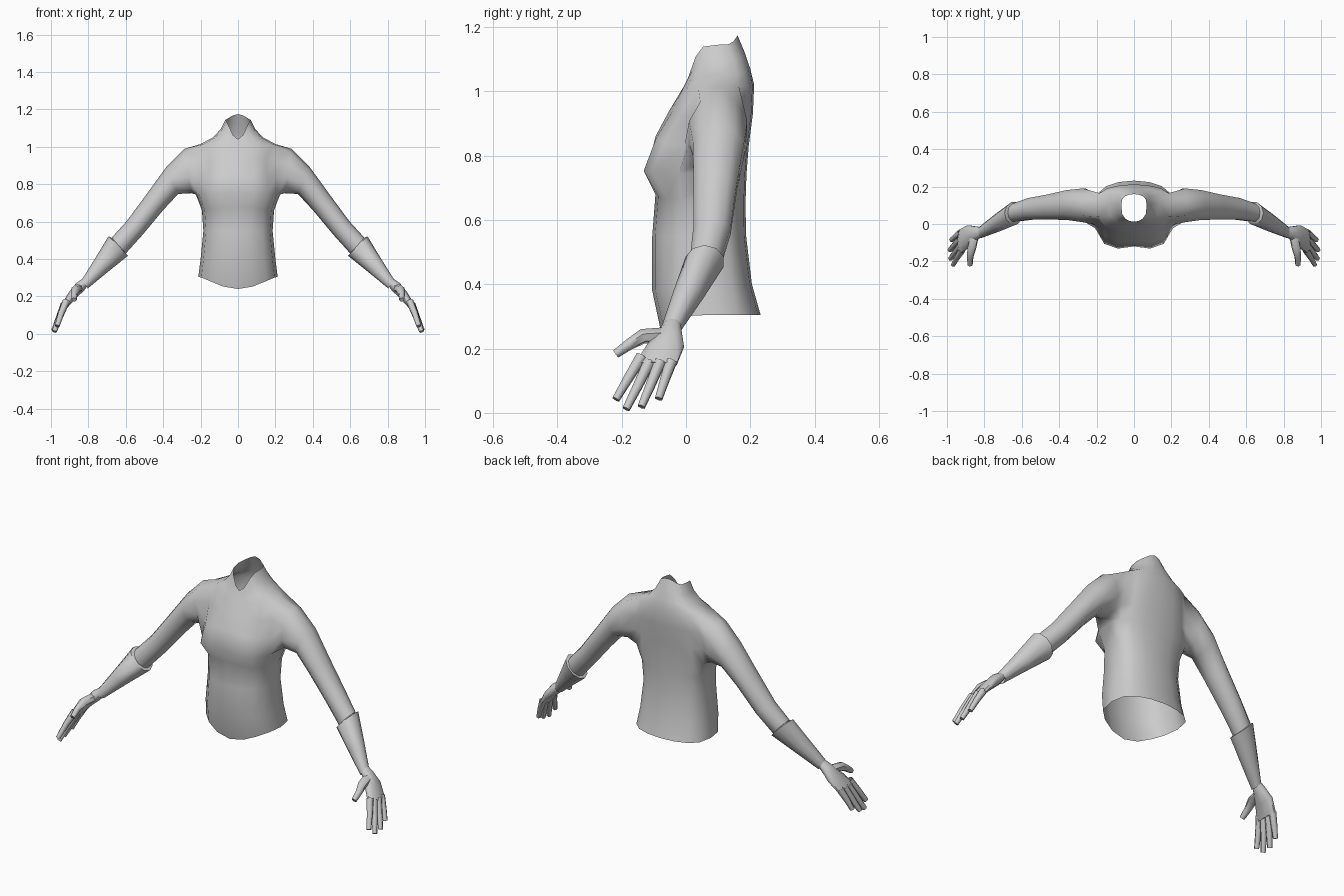
import bpy, bmesh, math
from mathutils import Vector

if "Cube" in bpy.data.objects:
    bpy.data.objects.remove(bpy.data.objects["Cube"])

grey = bpy.data.materials.new("light_grey")
grey.diffuse_color = (0.6, 0.6, 0.6, 1)
grey.use_nodes = True
grey.node_tree.nodes["Principled BSDF"].inputs["Base Color"].default_value = grey.diffuse_color


def finish(name, bm):
    """Turn a right-hand half into a smooth, mirrored object."""
    mesh = bpy.data.meshes.new(name)
    bm.to_mesh(mesh)
    bm.free()
    mesh.materials.append(grey)
    obj = bpy.data.objects.new(name, mesh)
    bpy.context.collection.objects.link(obj)
    mod = obj.modifiers.new("mirror", 'MIRROR')
    mod.merge_threshold = 0.0005
    bpy.context.view_layer.objects.active = obj
    obj.select_set(True)
    bpy.ops.object.shade_smooth_by_angle(angle=math.radians(60))
    obj.select_set(False)


def limb_ring(tx, tz, bx, bz, y0, y1, n=10):
    """Oval section from its top and bottom (x, z) and its y extent."""
    c = Vector(((tx + bx) / 2, (y0 + y1) / 2, (tz + bz) / 2))
    u = Vector(((tx - bx) / 2, 0, (tz - bz) / 2))
    f = Vector((0, (y0 - y1) / 2, 0))
    return [c - u * math.cos(a) + f * math.sin(a)
            for a in (2 * math.pi * k / n for k in range(n))]


def loft(bm, rings, first=None, cap=False):
    prev = first
    for ring in rings:
        cur = [bm.verts.new(p) for p in ring]
        n = len(cur)
        if prev:
            for k in range(n):
                j = (k + 1) % n
                bm.faces.new((prev[k], cur[k], cur[j], prev[j]))
        prev = cur
    if cap:
        bm.faces.new(prev[::-1])


def digit(name, pts, radii):
    """Tapered six-sided finger along a short path."""
    pts = [Vector(p) for p in pts]
    rings = []
    for i, p in enumerate(pts):
        d = (pts[min(i + 1, len(pts) - 1)] - pts[max(i - 1, 0)]).normalized()
        u = Vector((1, 0, 0.3))
        u = (u - d * u.dot(d)).normalized()
        f = d.cross(u)
        rings.append([p + radii[i] * (f * math.sin(a) - u * math.cos(a))
                      for a in (math.pi * k / 3 for k in range(6))])
    bm = bmesh.new()
    loft(bm, rings, cap=True)
    finish(name, bm)


# Torso rows: z front, z side, z back, half width, y front, y side, y back
rows = [
    (.24, .305, .305, .212, -.075, .08, .232),
    (.38, .40, .40, .200, -.105, .07, .205),
    (.55, .55, .55, .185, -.105, .07, .187),
    (.68, .66, .65, .193, -.095, .08, .185),
    (.755, .745, .74, .225, -.120, .09, .188),
    (.86, .83, .83, .220, -.095, .10, .195),
    (.94, .92, .93, .210, -.052, .105, .208),
    (.985, 1.015, 1.02, .200, -.025, .11, .212),
    (1.01, 1.05, 1.07, .135, -.010, .11, .200),
    (1.025, 1.095, 1.12, .092, .000, .11, .183),
    (1.04, 1.145, 1.175, .068, .012, .10, .160),
]
bust = {(4, 1): .022, (4, 2): .028, (5, 1): .008, (5, 2): .012}
bm = bmesh.new()
grid = []
for r, (zf, zs, zb, w, yf, ys, yb) in enumerate(rows):
    line = []
    for c in range(9):
        t = math.pi * c / 8
        s = abs(math.cos(t)) if c != 4 else 0
        ye, ze = (yf, zf) if c < 4 else (yb, zb)
        x = 0 if c in (0, 8) else w * math.sin(t)
        y = ys + (ye - ys) * s ** .65 - bust.get((r, c), 0)
        line.append(bm.verts.new((x, y, zs + (ze - zs) * s ** 3)))
    grid.append(line)
for r in range(len(rows) - 1):
    for c in range(8):
        if not (4 <= r < 7 and c in (3, 4)):     # leave the armhole open
            bm.faces.new((grid[r][c], grid[r][c + 1],
                          grid[r + 1][c + 1], grid[r + 1][c]))

# Sleeves grow out of the armhole
hole = [grid[r][c] for r, c in ((4, 4), (4, 3), (5, 3), (6, 3), (7, 3),
                                (7, 4), (7, 5), (6, 5), (5, 5), (4, 5))]
loft(bm, [limb_ring(*v) for v in (
    (.285, .99, .25, .752, .005, .195),
    (.385, .89, .32, .748, .018, .185),
    (.49, .745, .40, .662, .02, .162),
    (.595, .603, .51, .53, .02, .142),
    (.675, .515, .60, .43, .01, .112))], first=hole)
finish("torso_and_sleeves", bm)

# Flared gauntlets over the sleeve ends
bm = bmesh.new()
loft(bm, [limb_ring(*v) for v in (
    (.67, .51, .605, .435, .01, .108),
    (.692, .522, .588, .418, -.004, .120),
    (.765, .402, .695, .332, -.042, .056),
    (.836, .288, .803, .243, -.076, -.012))])
finish("gauntlet", bm)

# Palm
bm = bmesh.new()
loft(bm, [limb_ring(*v) for v in (
    (.822, .30, .798, .265, -.066, -.016),
    (.865, .272, .826, .228, -.088, -.012),
    (.905, .222, .866, .192, -.125, -.004),
    (.944, .158, .910, .142, -.163, -.026))], cap=True)
finish("palm", bm)

# Fingers and thumb
fingers = {
    "index_finger": ((.918, -.138, .175), (.945, -.178, .11), (.967, -.218, .042)),
    "middle_finger": ((.925, -.113, .16), (.957, -.152, .08), (.982, -.186, .012)),
    "ring_finger": ((.928, -.080, .16), (.960, -.113, .08), (.985, -.139, .019)),
    "little_finger": ((.924, -.046, .16), (.953, -.067, .10), (.976, -.085, .044)),
}
for name, path in fingers.items():
    digit(name, path, (.020, .0165, .013))
digit("thumb", ((.855, -.075, .242), (.868, -.135, .238),
                (.876, -.178, .212), (.876, -.219, .183)),
      (.024, .024, .018, .014))
